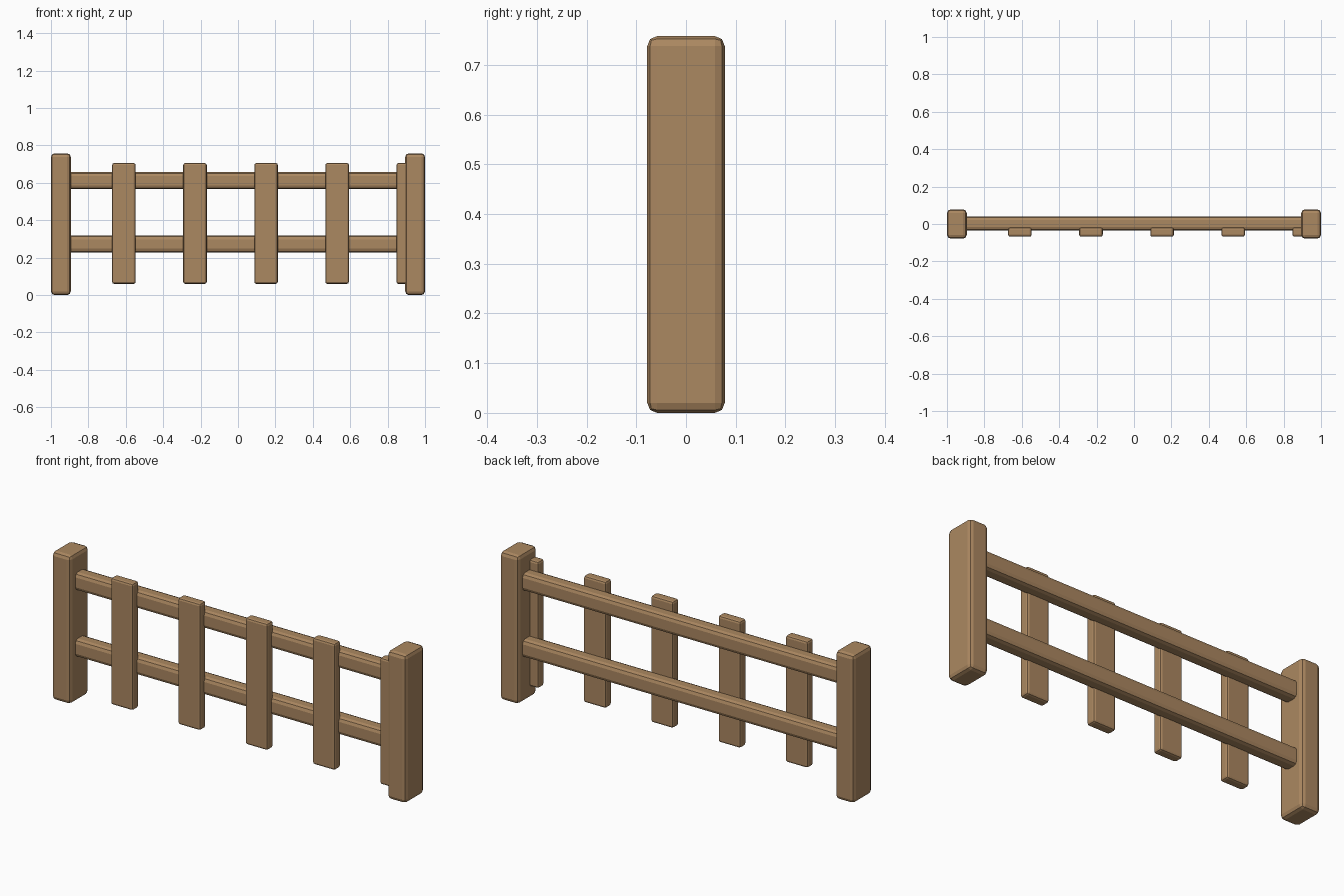
import bpy

default_cube = bpy.data.objects.get("Cube")
if default_cube:
    bpy.data.objects.remove(default_cube, do_unlink=True)

# Single wood colour
wood = bpy.data.materials.new("warm_wood")
wood.use_nodes = True
colour = (0.41, 0.246, 0.119, 1)
wood.diffuse_color = colour
shader = next(n for n in wood.node_tree.nodes if n.type == "BSDF_PRINCIPLED")
shader.inputs["Base Color"].default_value = colour
shader.inputs["Roughness"].default_value = 0.8


def beam(name, low, high, bevel):
    """Box between two corners with softened edges."""
    bpy.ops.mesh.primitive_cube_add(
        size=1, location=[(a + b) / 2 for a, b in zip(low, high)])
    obj = bpy.context.object
    obj.name = name
    obj.scale = [b - a for a, b in zip(low, high)]
    bpy.ops.object.transform_apply(location=False, rotation=False, scale=True)
    mod = obj.modifiers.new("soft_edges", "BEVEL")
    mod.width = bevel
    mod.segments = 2
    obj.data.materials.append(wood)
    return obj


# End posts
for name, x in (("right_post", -0.947), ("left_post", 0.947)):
    beam(name, (x - 0.053, -0.078, 0), (x + 0.053, 0.078, 0.758), 0.02)

# Horizontal rails, seated in the posts
for name, z in (("lower_rail", 0.228), ("upper_rail", 0.567)):
    beam(name, (-0.93, -0.035, z), (0.93, 0.041, z + 0.09), 0.02)

# Evenly spaced pickets on the front of the rails, the last one beside the left post
for i in range(5):
    x = -0.61 + 0.38 * i
    beam(f"picket_{i + 1}", (x - 0.063, -0.068, 0.06), (x + 0.063, -0.018, 0.706), 0.011)
